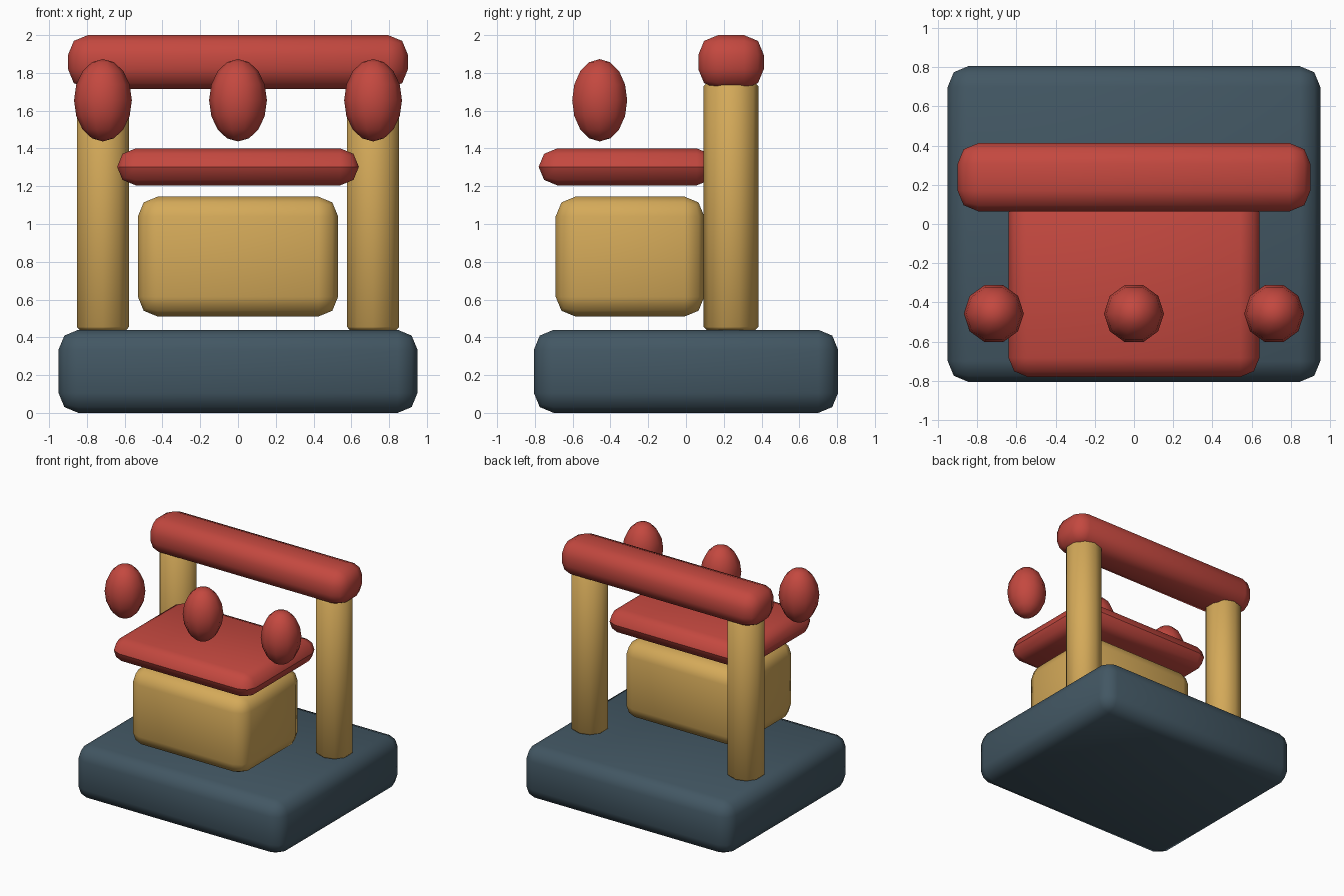
import bpy, bmesh, math
from mathutils import Vector, Matrix

if "Cube" in bpy.data.objects:
    bpy.data.objects.remove(bpy.data.objects["Cube"])


def material(name, rgb):
    m = bpy.data.materials.new(name)
    m.diffuse_color = (*rgb, 1)
    m.use_nodes = True
    m.node_tree.nodes["Principled BSDF"].inputs["Base Color"].default_value = m.diffuse_color
    return m


BLUE = material("slate", (0.055, 0.095, 0.125))
GOLD = material("gold", (0.66, 0.40, 0.10))
RED = material("red", (0.55, 0.065, 0.05))


def finish(bm, name, mat):
    bmesh.ops.recalc_face_normals(bm, faces=bm.faces)
    mesh = bpy.data.meshes.new(name)
    bm.to_mesh(mesh)
    bm.free()
    mesh.materials.append(mat)
    ob = bpy.data.objects.new(name, mesh)
    bpy.context.collection.objects.link(ob)
    bpy.ops.object.select_all(action='DESELECT')
    ob.select_set(True)
    bpy.context.view_layer.objects.active = ob
    bpy.ops.object.shade_smooth_by_angle(angle=math.radians(50))
    return ob


def rounded_box(name, lo, hi, mat, bevel=0.105):
    lo, hi = Vector(lo), Vector(hi)
    bm = bmesh.new()
    bmesh.ops.create_cube(bm, size=1)
    bmesh.ops.scale(bm, vec=hi - lo, verts=bm.verts)
    bmesh.ops.translate(bm, vec=(lo + hi) / 2, verts=bm.verts)
    bmesh.ops.bevel(bm, geom=bm.edges[:], offset=bevel, offset_type='OFFSET',
                    segments=2, profile=0.5, affect='EDGES', clamp_overlap=True)
    return finish(bm, name, mat)


def lathe(name, profile, centre, mat, start=0.0, sides=10):
    bm = bmesh.new()
    vs = [bm.verts.new((r, 0, z)) for r, z in profile]
    es = [bm.edges.new(p) for p in zip(vs, vs[1:])]
    bmesh.ops.spin(bm, geom=vs + es, cent=(0, 0, 0), axis=(0, 0, 1),
                   angle=2 * math.pi, steps=sides)
    bmesh.ops.remove_doubles(bm, verts=bm.verts, dist=1e-4)
    bmesh.ops.transform(bm, verts=bm.verts, matrix=Matrix.Translation(
        (*centre, 0)) @ Matrix.Rotation(start, 4, 'Z'))
    return finish(bm, name, mat)


# Base, body block, canopy slab and top beam
rounded_box("base", (-0.95, -0.805, 0), (0.95, 0.805, 0.44), BLUE)
rounded_box("body_block", (-0.53, -0.69, 0.51), (0.53, 0.097, 1.145), GOLD)
rounded_box("canopy_slab", (-0.64, -0.78, 1.205), (0.64, 0.155, 1.40), RED, 0.0975)
rounded_box("top_beam", (-0.9, 0.065, 1.715), (0.9, 0.412, 2.0), RED)

# Ten-sided posts with slightly eased ends
R, E, Z0, Z1 = 0.145, 0.015, 0.44, 1.745
post = [(0, Z0), (R - E, Z0), (R, Z0 + E), (R, Z1 - E), (R - E, Z1), (0, Z1)]
for side, x in (("left", -0.715), ("right", 0.715)):
    lathe(side + "_post", post, (x, 0.238), GOLD, start=math.pi / 2)

# Floating egg-shaped lanterns
RINGS = 8
egg = [(0.153 * math.sin(math.pi * i / RINGS),
        1.655 - 0.218 * math.cos(math.pi * i / RINGS)) for i in range(RINGS + 1)]
for side, x in (("left", -0.715), ("middle", 0), ("right", 0.715)):
    lathe(side + "_lantern", egg, (x, -0.457), RED)
